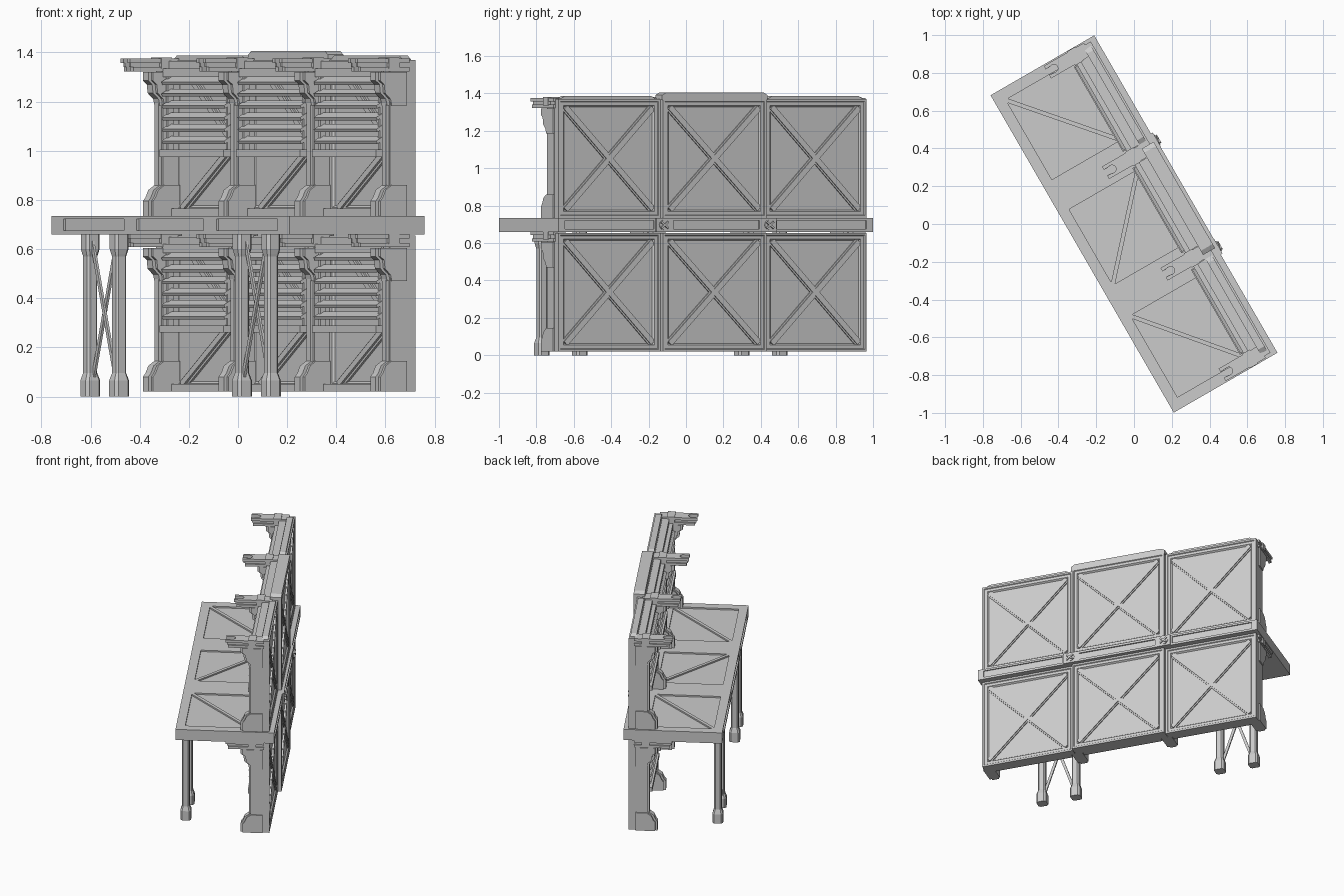
import bpy, bmesh
from math import radians, sin, cos, pi
from mathutils import Vector

if "Cube" in bpy.data.objects:
    bpy.data.objects.remove(bpy.data.objects["Cube"])

# Everything is modelled in a local frame (x = across, y = along) turned by 30 degrees
TURN = radians(30)

def finish(name, bm):
    bmesh.ops.recalc_face_normals(bm, faces=bm.faces)
    me = bpy.data.meshes.new(name)
    bm.to_mesh(me)
    bm.free()
    ob = bpy.data.objects.new(name, me)
    ob.rotation_euler.z = TURN
    bpy.context.collection.objects.link(ob)
    return ob

def add_prism(bm, pts, direction):
    """Extrude a closed loop of 3D points along a vector."""
    f = bm.faces.new([bm.verts.new(p) for p in pts])
    r = bmesh.ops.extrude_face_region(bm, geom=[f])
    bmesh.ops.translate(bm, vec=direction,
                        verts=[v for v in r['geom'] if isinstance(v, bmesh.types.BMVert)])

def add_box(bm, x0, x1, y0, y1, z0, z1):
    add_prism(bm, [(x0, y0, z0), (x1, y0, z0), (x1, y1, z0), (x0, y1, z0)], (0, 0, z1 - z0))

def add_strut(bm, a, b, w, x0, x1):
    """Flat strut between two (y, z) points, from x0 (full width) to x1."""
    a, b = Vector(a), Vector(b)
    d = (b - a).normalized() * w / 2
    n = Vector((-d.y, d.x))
    add_prism(bm, [(x0, *p) for p in (a + n, b + n, b - n, a - n)], (x1 - x0, 0, 0))

def add_tower(bm, cx, cy, rings):
    """Square chamfered stack: rings of (half width, z)."""
    loops = []
    for h, z in rings:
        c = h * 0.65
        loops.append([bm.verts.new((cx + x, cy + y, z)) for x, y in
                      ((h, -c), (h, c), (c, h), (-c, h), (-h, c), (-h, -c), (-c, -h), (c, -h))])
    for l0, l1 in zip(loops, loops[1:]):
        for i in range(8):
            j = (i + 1) % 8
            bm.faces.new((l0[i], l0[j], l1[j], l1[i]))
    bm.faces.new(loops[0])
    bm.faces.new(loops[-1])

def shrink(tri, t):
    """Move triangle corners toward the incentre so its sides step in by t."""
    a, b, c = [Vector(p) for p in tri]
    la, lb, lc = (b - c).length, (c - a).length, (a - b).length
    s = la + lb + lc
    centre = (a * la + b * lb + c * lc) / s
    r = abs((b - a).cross(c - a)) / s
    return [centre + (p - centre) * (1 - t / r) for p in (a, b, c)]

# ---- Deck slab with recessed triangles on top and recessed edge panels
bm = bmesh.new()
add_box(bm, -.317, .317, -.97, .97, .66, .735)
deck = finish("deck_slab", bm)
bm = bmesh.new()
X0, X1 = -.27, .17
for y0, y1, flip in ((.41, .92, False), (-.235, .25, True), (-.92, -.40, False)):
    if flip:
        p, q, others = (X1, y1), (X0, y0), ((X0, y1), (X1, y0))
    else:
        p, q, others = (X0, y1), (X1, y0), ((X0, y0), (X1, y1))
    for o in others:
        tri = shrink((p, q, o), .011)
        add_prism(bm, [(v.x, v.y, .725) for v in tri], (0, 0, .03))
for y0, y1 in ((.38, .87), (-.27, .275), (-.87, -.375)):
    add_box(bm, -.34, -.307, y0, y1, .675, .722)
for y0, y1 in ((.38, .93), (-.93, -.38)):
    add_box(bm, .309, .34, y0, y1, .675, .722)
cutter = finish("deck_cutter", bm)
cutter.hide_render = True
mod = deck.modifiers.new("recesses", 'BOOLEAN')
mod.object, mod.solver = cutter, 'EXACT'
bpy.context.view_layer.objects.active = deck
bpy.ops.object.modifier_apply(modifier=mod.name)
bpy.data.objects.remove(cutter)

# ---- Raised middle band and crossed bosses on the outer deck edge
bm = bmesh.new()
add_box(bm, .31, .326, -.28, .28, .66, .675)
add_box(bm, .31, .326, -.28, .28, .72, .735)
for y in (-.28, .265):
    add_box(bm, .31, .326, y, y + .015, .675, .72)
finish("deck_edge_band", bm)
bm = bmesh.new()
for y in (-.325, .325):
    add_box(bm, .31, .328, y - .045, y + .045, .66, .735)
    add_prism(bm, [(.32, y + .03 * cos(i * pi / 6), .697 + .027 * sin(i * pi / 6))
                   for i in range(12)], (.012, 0, 0))
    for s in (-1, 1):
        add_strut(bm, (y - .022, .697 - .017 * s), (y + .022, .697 + .017 * s), .01, .33, .341)
finish("edge_bosses", bm)

# ---- Wall panels: framed and recessed on both faces, crossed outside, K-braced inside
def wall_panel(label, c, half, z0, xout):
    z1, xin = z0 + .635, .23
    bm = bmesh.new()
    add_box(bm, xin, xout, c - half, c + half, z0, z1)
    bmesh.ops.recalc_face_normals(bm, faces=bm.faces)
    for side in (1, -1):
        f = max(bm.faces, key=lambda g: g.normal.x * side * 10 + g.calc_area())
        for t, depth in ((.012, 0), (.004, .005), (.018, 0), (.008, .011)):
            bmesh.ops.inset_region(bm, faces=[f], thickness=t, use_even_offset=True)
            bmesh.ops.translate(bm, vec=(-side * depth, 0, 0), verts=f.verts)
    finish(label + "_wall_panel", bm)
    bm = bmesh.new()
    h, m = half - .045, .045
    for s in (-1, 1):
        a, b = (c - s * h, z0 + m), (c + s * h, z1 - m)
        add_strut(bm, a, b, .042, xout - .02, xout - .009)
        add_strut(bm, a, b, .024, xout - .02, xout - .003)
    finish(label + "_outer_cross", bm)
    bm = bmesh.new()
    apex = (c - .2, z0 + .29)
    for end in ((c + .22, z0 + .03), (c + .2, z0 + .6)):
        add_strut(bm, apex, end, .045, xin + .02, xin + .006)
        add_strut(bm, apex, end, .025, xin + .02, xin - .004)
    finish(label + "_inner_brace", bm)

# ---- Louvred shutters standing off the inner face
def shutter(label, c, z0):
    bm = bmesh.new()
    for i in range(6):
        z = z0 + .305 + i * .048
        add_prism(bm, [(.145, c - .255, z), (.150, c - .255, z - .012),
                       (.185, c - .255, z + .006), (.18, c - .255, z + .02)], (0, .51, 0))
    add_box(bm, .14, .19, c - .26, c + .26, z0 + .24, z0 + .27)
    add_box(bm, .16, .235, c - .27, c + .27, z0 + .565, z0 + .60)
    add_box(bm, .185, .235, c - .27, c + .27, z0 + .60, z0 + .63)
    for y in (c - .25, c + .235):
        add_box(bm, .165, .19, y, y + .015, z0 + .25, z0 + .58)
    add_box(bm, .20, .235, c - .27, c + .27, z0, z0 + .03)
    finish(label + "_shutter", bm)

# ---- Pillars with flared foot, corbel and forked bracket
FOOT = [(.24, 0), (.10, 0), (.10, .06), (.112, .075), (.125, .105), (.154, .125), (.24, .125)]
CORBEL = [(.24, .45), (.154, .45), (.148, .475), (.122, .50), (.118, .535),
          (.10, .55), (.10, .585), (.24, .585)]

def pillar(label, y, z0):
    def side(bm, prof, w):
        add_prism(bm, [(x, y - w, z0 + z) for x, z in prof], (0, 2 * w, 0))
    bm = bmesh.new()
    add_box(bm, .165, .24, y - .028, y + .028, z0, z0 + .6)
    add_box(bm, .152, .17, y - .016, y + .016, z0 + .1, z0 + .5)
    for prof in (FOOT, CORBEL):
        side(bm, prof, .022)
        side(bm, [(min(x + .014, .24), z) for x, z in prof], .036)
    finish(label + "_pillar", bm)
    bm = bmesh.new()
    for w, x0, za, zb in ((.038, .005, .622, .64), (.028, .012, .605, .622), (.038, .02, .588, .605)):
        arc = [(.045 + .021 * cos(t), y + .021 * sin(t))
               for t in (pi / 2 - i * pi / 8 for i in range(9))]
        outline = [(.25, y - w), (.25, y + w), (x0, y + w), (x0, y + .017)] + arc + \
                  [(x0, y - .017), (x0, y - w)]
        add_prism(bm, [(*p, z0 + za) for p in outline], (0, 0, zb - za))
    add_box(bm, .15, .20, y - .043, y + .043, z0 + .60, z0 + .645)
    finish(label + "_bracket", bm)

for storey, z0 in (("lower", .02), ("upper", .735)):
    for part, c, half, xout in (("left", .637, .314, .285), ("middle", 0, .32, .308),
                                ("right", -.637, .314, .285)):
        wall_panel(storey + "_" + part, c, half, z0, xout)
        shutter(storey + "_" + part, c * .973, z0)
    for i, y in enumerate((-.925, -.31, .31, .925)):
        pillar("%s_%d" % (storey, i + 1), y, z0)

# ---- Tapered caps along the wall top
bm = bmesh.new()
for y0, y1, x1, z1 in ((-.93, -.35, .275, 1.387), (-.325, .325, .308, 1.405), (.35, .93, .275, 1.387)):
    zb = 1.365
    add_prism(bm, [(.235, y0, zb), (.235, y1, zb), (.235, y1, z1 - .014), (.235, y1 - .025, z1),
                   (.235, y0 + .025, z1), (.235, y0, z1 - .014)], (x1 - .235, 0, 0))
finish("wall_caps", bm)

# ---- Deck legs in braced pairs
LEG = [(.034, 0), (.034, .065), (.026, .09), (.024, .095), (.024, .57), (.027, .58),
       (.032, .60), (.032, .665)]
for side, s in (("left", 1), ("right", -1)):
    bm = bmesh.new()
    for y in (.5, .735):
        add_tower(bm, -.27, s * y, LEG)
    finish(side + "_deck_legs", bm)
    bm = bmesh.new()
    add_strut(bm, (s * .52, .08), (s * .715, .64), .018, -.279, -.269)
    add_strut(bm, (s * .715, .08), (s * .52, .64), .018, -.271, -.261)
    finish(side + "_leg_brace", bm)
